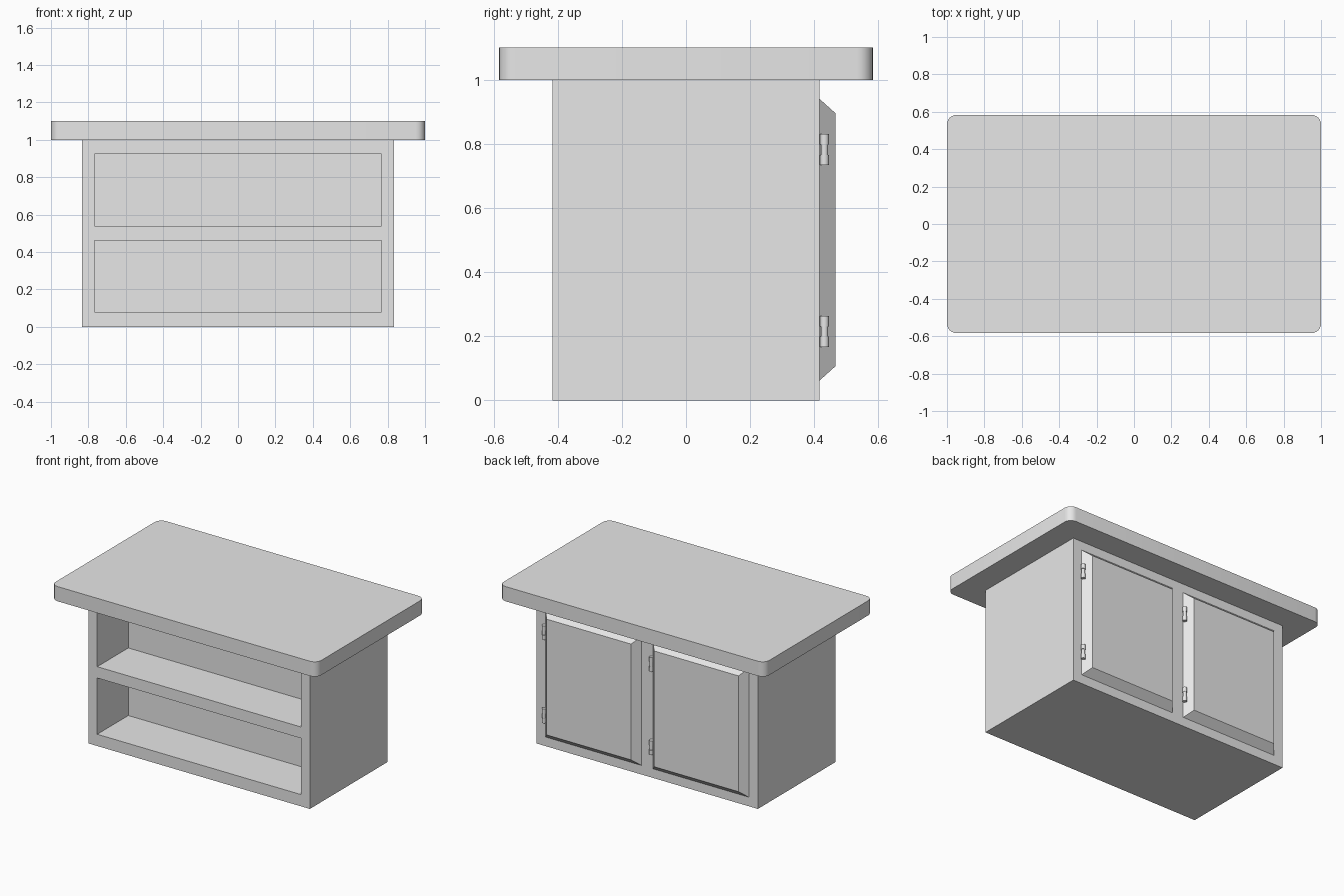
import bpy, bmesh, math
from mathutils import Matrix, Vector

cube = bpy.data.objects.get("Cube")
if cube:
    bpy.data.objects.remove(cube, do_unlink=True)

grey = bpy.data.materials.new("plain_grey")
grey.use_nodes = True
grey.diffuse_color = (0.8, 0.8, 0.8, 1)
grey.node_tree.nodes["Principled BSDF"].inputs["Base Color"].default_value = (0.8, 0.8, 0.8, 1)


def finish(name, bm):
    bmesh.ops.recalc_face_normals(bm, faces=bm.faces)
    mesh = bpy.data.meshes.new(name)
    bm.to_mesh(mesh)
    bm.free()
    mesh.materials.append(grey)
    obj = bpy.data.objects.new(name, mesh)
    bpy.context.collection.objects.link(obj)
    return obj


def activate(obj):
    bpy.ops.object.select_all(action='DESELECT')
    obj.select_set(True)
    bpy.context.view_layer.objects.active = obj


def box_mesh(low, high):
    low, high = Vector(low), Vector(high)
    bm = bmesh.new()
    place = Matrix.Translation((low + high) / 2) @ Matrix.Diagonal((*(high - low), 1))
    bmesh.ops.create_cube(bm, size=1, matrix=place)
    return bm


HALF_W, HALF_D = 0.833, 0.417

# Cabinet body with two open shelves cut into the front
cabinet = finish("cabinet", box_mesh((-HALF_W, -HALF_D, 0), (HALF_W, HALF_D, 1)))
for bottom, top in ((0.08, 0.463), (0.54, 0.925)):
    cutter = finish("shelf_cutter", box_mesh((-0.768, -0.6, bottom), (0.768, -0.083, top)))
    cutter.hide_render = True
    activate(cabinet)
    cut = cabinet.modifiers.new("shelf_opening", 'BOOLEAN')
    cut.operation = 'DIFFERENCE'
    cut.solver = 'EXACT'
    cut.object = cutter
    bpy.ops.object.modifier_apply(modifier=cut.name)
    bpy.data.objects.remove(cutter, do_unlink=True)

# Overhanging worktop with rounded upright corners
bm = box_mesh((-1, -0.583, 1), (1, 0.583, 1.1))
uprights = [e for e in bm.edges if abs(e.verts[0].co.z - e.verts[1].co.z) > 0.05]
bmesh.ops.bevel(bm, geom=uprights, offset=0.05, segments=6, profile=0.5, affect='EDGES')
worktop = finish("worktop", bm)
activate(worktop)
bpy.ops.object.shade_smooth_by_angle(angle=math.radians(30))


def door(name, x_low, x_high, bevel=0.045):
    """Raised panel whose four sides slope in towards the back."""
    bm = box_mesh((x_low, HALF_D, 0.062), (x_high, HALF_D + 0.05, 0.94))
    middle = Vector(((x_low + x_high) / 2, 0, 0.5))
    for v in bm.verts:
        if v.co.y > HALF_D + 0.01:
            v.co.x -= math.copysign(bevel, v.co.x - middle.x)
            v.co.z -= math.copysign(bevel, v.co.z - middle.z)
    finish(name, bm)


def hinge(name, x, z):
    """Three stacked knuckles, the middle one slimmer."""
    bm = bmesh.new()
    for offset, radius in ((-0.032, 0.014), (0, 0.0115), (0.032, 0.014)):
        bmesh.ops.create_cone(bm, cap_ends=True, segments=16, radius1=radius,
                              radius2=radius, depth=0.032,
                              matrix=Matrix.Translation((x, HALF_D + 0.015, z + offset)))
    activate(finish(name, bm))
    bpy.ops.object.shade_smooth_by_angle(angle=math.radians(30))


# Back doors, each hinged on its left edge
for side, x_low, x_high in (("left", 0.042, 0.767), ("right", -0.767, -0.042)):
    door(side + "_door", x_low, x_high)
    for level, z in (("lower", 0.215), ("upper", 0.782)):
        hinge(f"{side}_door_{level}_hinge", x_high, z)
